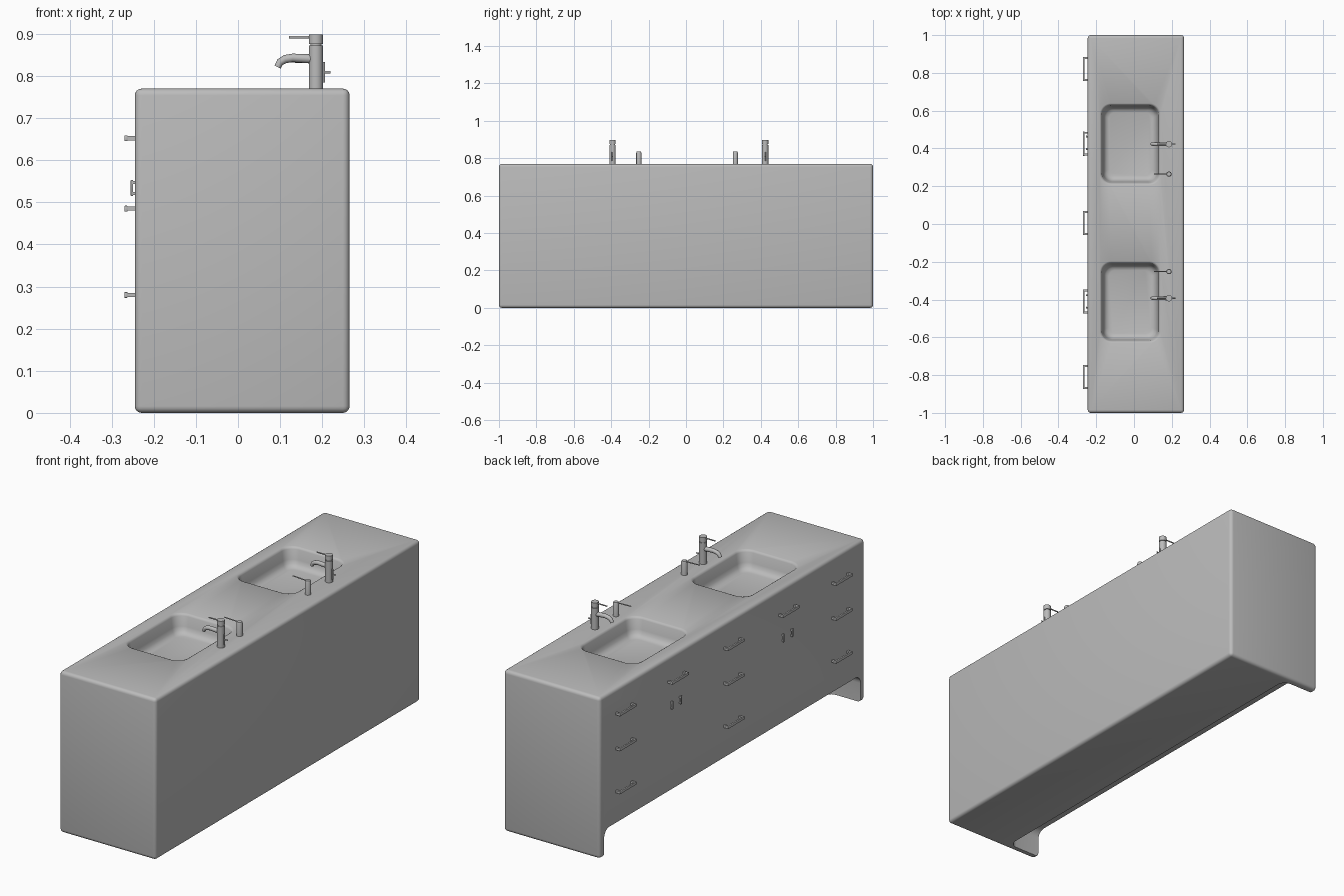
import bpy, bmesh, math
from mathutils import Vector

default = bpy.data.objects.get("Cube")
if default:
    bpy.data.objects.remove(default, do_unlink=True)

grey = bpy.data.materials.new("plain_grey")
grey.use_nodes = True
colour = (0.5, 0.5, 0.5, 1)
grey.diffuse_color = colour
grey.node_tree.nodes["Principled BSDF"].inputs["Base Color"].default_value = colour


def finish(bm, name):
    """Turn a bmesh into a named grey object."""
    bmesh.ops.recalc_face_normals(bm, faces=bm.faces)
    mesh = bpy.data.meshes.new(name)
    bm.to_mesh(mesh)
    bm.free()
    mesh.materials.append(grey)
    obj = bpy.data.objects.new(name, mesh)
    bpy.context.collection.objects.link(obj)
    return obj


def smooth(obj, angle=40):
    bpy.ops.object.select_all(action="DESELECT")
    obj.select_set(True)
    bpy.context.view_layer.objects.active = obj
    bpy.ops.object.shade_smooth_by_angle(angle=math.radians(angle))


def add_box(bm, low, high, bevel=0, segments=4):
    low, high = Vector(low), Vector(high)
    verts = bmesh.ops.create_cube(bm, size=1)["verts"]
    for v in verts:
        v.co = (low + high) / 2 + v.co * (high - low)
    if bevel:
        edges = list({e for v in verts for e in v.link_edges})
        bmesh.ops.bevel(bm, geom=edges, offset=bevel, segments=segments,
                        profile=0.5, affect="EDGES")


def add_tube(bm, path, radii, sides=16):
    """Sweep circles along a path lying in an xz plane."""
    path = [Vector(p) for p in path]
    rings = []
    for i, p in enumerate(path):
        along = (path[min(i + 1, len(path) - 1)] - path[max(i - 1, 0)]).normalized()
        side = Vector((0, 1, 0))
        up = along.cross(side)
        rings.append([bm.verts.new(p + radii[i] * (math.cos(a) * side + math.sin(a) * up))
                      for a in (math.tau * k / sides for k in range(sides))])
    skin(bm, rings)


def skin(bm, rings):
    count = len(rings[0])
    for a, b in zip(rings, rings[1:]):
        for k in range(count):
            n = (k + 1) % count
            bm.faces.new((a[k], a[n], b[n], b[k]))
    bm.faces.new(rings[0])
    bm.faces.new(rings[-1])


def rounded_ring(bm, cx, cy, half_x, half_y, radius, z):
    ring = []
    for q, (sx, sy) in enumerate(((1, 1), (-1, 1), (-1, -1), (1, -1))):
        for k in range(9):
            a = math.pi / 2 * (q + k / 8)
            ring.append(bm.verts.new((cx + sx * (half_x - radius) + radius * math.cos(a),
                                      cy + sy * (half_y - radius) + radius * math.sin(a), z)))
    return ring


def carve(obj, cutter):
    cutter.hide_render = True
    mod = obj.modifiers.new("carve", "BOOLEAN")
    mod.operation, mod.solver, mod.object = "DIFFERENCE", "EXACT", cutter
    bpy.context.view_layer.objects.active = obj
    bpy.ops.object.modifier_apply(modifier=mod.name)
    bpy.data.objects.remove(cutter, do_unlink=True)


TOP, FRONT = 0.77, -0.245

# Cabinet block with soft edges
bm = bmesh.new()
add_box(bm, (FRONT, -1, 0), (0.265, 1, TOP), 0.016)
cabinet = finish(bm, "cabinet")

# Recessed toe space between two thin end legs
bm = bmesh.new()
add_box(bm, (-0.5, -0.968, -0.2), (-0.075, 0.968, 0.13), 0.04, 6)
carve(cabinet, finish(bm, "toe_space_cutter"))

# Two basins: rounded rim, sloping wall, rounded floor (inset, depth)
basin_profile = ((-0.012, -0.02), (-0.006, 0), (0, 0.003), (0.004, 0.01), (0.012, 0.055),
                 (0.018, 0.072), (0.028, 0.083), (0.042, 0.088))
for cy in (0.423, -0.413):
    bm = bmesh.new()
    skin(bm, [rounded_ring(bm, -0.02, cy, 0.155 - inset, 0.21 - inset,
                           0.055 - inset * 0.5, TOP - depth)
              for inset, depth in basin_profile])
    carve(cabinet, finish(bm, "basin_cutter"))
smooth(cabinet)

# Horizontal drawer pulls on two posts
pulls = [(y, z) for y in (0.82, 0.005, -0.81) for z in (0.652, 0.485, 0.28)]
pulls += [(0.425, 0.652), (-0.41, 0.652)]
for i, (y, z) in enumerate(pulls):
    bm = bmesh.new()
    add_box(bm, (-0.27, y - 0.064, z - 0.007), (-0.262, y + 0.064, z + 0.007), 0.002, 2)
    for s in (-1, 1):
        add_box(bm, (-0.264, y + s * 0.058 - 0.005, z - 0.005),
                (FRONT + 0.004, y + s * 0.058 + 0.005, z + 0.005))
    smooth(finish(bm, f"drawer_pull_{i + 1}"))

# Small upright door pulls in pairs
for label, cy in (("left", 0.43), ("right", -0.41)):
    for s in (-1, 1):
        bm = bmesh.new()
        y = cy + s * 0.033
        add_box(bm, (-0.255, y - 0.005, 0.515), (-0.249, y + 0.005, 0.553), 0.0015, 2)
        for z in (0.521, 0.547):
            add_box(bm, (-0.251, y - 0.004, z - 0.004), (FRONT + 0.004, y + 0.004, z + 0.004))
        smooth(finish(bm, f"door_pull_{label}_{'a' if s < 0 else 'b'}"))

# Taps, each with a dispenser beside it
for label, y, dy in (("a", 0.423, 0.264), ("b", -0.393, -0.252)):
    x = 0.185
    bm = bmesh.new()
    add_tube(bm, [(x, y, TOP - 0.01), (x, y, 0.872)], [0.017] * 2, 24)
    add_tube(bm, [(x, y, 0.87), (x, y, 0.877)], [0.013] * 2, 24)
    add_tube(bm, [(x, y, 0.876), (x, y, 0.898)], [0.017] * 2, 24)
    smooth(finish(bm, f"tap_body_{label}"))

    bm = bmesh.new()
    add_tube(bm, [(x, y, 0.84), (0.13, y, 0.843), (0.112, y, 0.84),
                  (0.1, y, 0.833), (0.094, y, 0.821)], [0.011, 0.01, 0.01, 0.009, 0.008])
    smooth(finish(bm, f"tap_spout_{label}"), 60)

    bm = bmesh.new()
    add_tube(bm, [(x, y, 0.892), (0.121, y, 0.892)], [0.003] * 2, 10)
    smooth(finish(bm, f"tap_lever_{label}"))

    bm = bmesh.new()
    add_tube(bm, [(x, y, 0.809), (0.22, y, 0.809)], [0.003] * 2, 10)
    add_tube(bm, [(0.203, y, 0.785), (0.203, y, 0.833)], [0.004] * 2, 10)
    smooth(finish(bm, f"drain_rod_{label}"))

    bm = bmesh.new()
    add_tube(bm, [(x, dy, TOP - 0.01), (x, dy, 0.828), (x, dy, 0.836)],
             [0.014, 0.014, 0.011], 20)
    add_tube(bm, [(x, dy, 0.832), (0.105, dy, 0.835)], [0.0025] * 2, 8)
    smooth(finish(bm, f"dispenser_{label}"))
